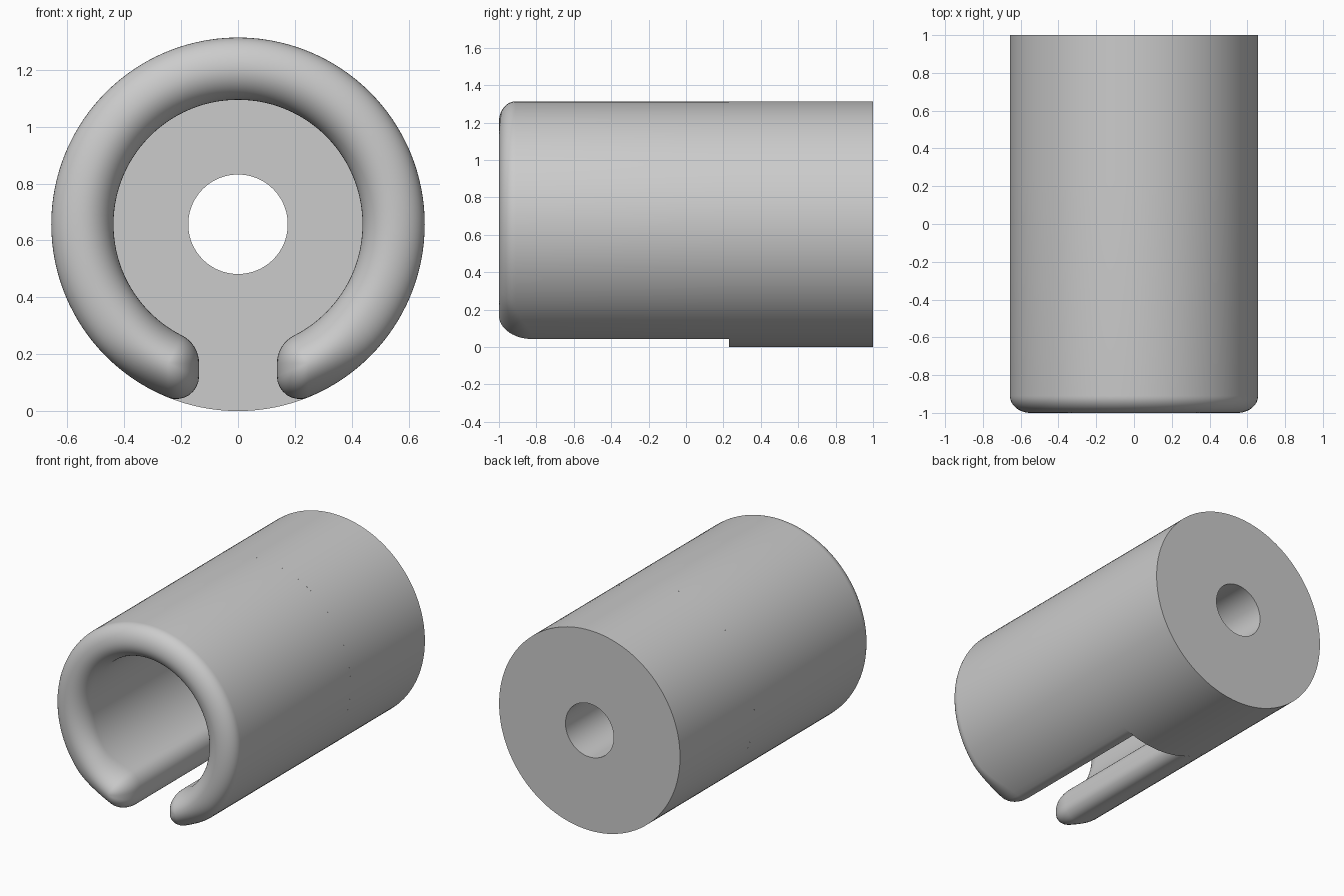
import bpy
import bmesh
from math import sin, cos, pi, radians, atan2, sqrt

cube = bpy.data.objects.get("Cube")
if cube:
    bpy.data.objects.remove(cube, do_unlink=True)

# Main dimensions
OUTER, BORE, HOLE = 0.657, 0.438, 0.175
MID = (OUTER + BORE) / 2
FRONT, STEP, BACK = -1.0, 0.23, 1.0
SLOT = 0.137                      # half width of the slot
FILLET_OUT, FILLET_IN = 0.08, (OUTER - BORE) / 2
ARC, TIP, LIP, ROUND = 96, 8, 12, 128

grey = bpy.data.materials.new("plain_grey")
grey.use_nodes = True
grey.diffuse_color = (0.6, 0.6, 0.6, 1)
grey.node_tree.nodes["Principled BSDF"].inputs["Base Color"].default_value = (0.6, 0.6, 0.6, 1)


def polar(r, a):
    """Point at angle a from straight down, around the tube axis."""
    return (r * sin(a), OUTER - r * cos(a))


def skin(bm, rings, closed=False):
    """Join successive closed rings of points with quads."""
    loops = [[bm.verts.new(p) for p in ring] for ring in rings]
    pairs = list(zip(loops, loops[1:]))
    if closed:
        pairs.append((loops[-1], loops[0]))
    for a, b in pairs:
        for i in range(len(a)):
            k = (i + 1) % len(a)
            bm.faces.new((a[i], a[k], b[k], b[i]))


def finish(bm, name):
    bmesh.ops.remove_doubles(bm, verts=bm.verts, dist=1e-5)
    bmesh.ops.recalc_face_normals(bm, faces=bm.faces)
    mesh = bpy.data.meshes.new(name)
    bm.to_mesh(mesh)
    bm.free()
    mesh.materials.append(grey)
    obj = bpy.data.objects.new(name, mesh)
    bpy.context.collection.objects.link(obj)
    bpy.ops.object.select_all(action='DESELECT')
    obj.select_set(True)
    bpy.context.view_layer.objects.active = obj
    bpy.ops.object.shade_smooth_by_angle(angle=radians(35))
    return obj


# Solid rear end with a through hole
bm = bmesh.new()
section = [(OUTER, STEP), (OUTER, BACK), (HOLE, BACK), (HOLE, STEP)]
rings = []
for r, y in section:
    flat = [polar(r, 2 * pi * i / ROUND) for i in range(ROUND)]
    rings.append([(x, y, z) for x, z in flat])
skin(bm, rings, closed=True)
finish(bm, "rear_plug")

# Fillet centres where the slot meets the outer wall and the bore
xo, xi = SLOT + FILLET_OUT, SLOT + FILLET_IN
ro, ri = OUTER - FILLET_OUT, BORE + FILLET_IN
zo, zi = OUTER - sqrt(ro**2 - xo**2), OUTER - sqrt(ri**2 - xi**2)
a_out, a_in = atan2(xo, OUTER - zo), atan2(xi, OUTER - zi)

# Each outline entry holds its point, its spine point and its lip depth
outer, inner = [], []
for i in range(ARC + 1):
    t = i / ARC
    ao = a_out + (2 * pi - 2 * a_out) * t
    ai = a_in + (2 * pi - 2 * a_in) * t
    near = max(0, 1 - min(t, 1 - t) / 0.09)
    near = near * near * (3 - 2 * near)
    spine = polar(MID, ai)
    outer.append((polar(OUTER, ao), spine, 0.09 + 0.09 * near))
    inner.append((polar(BORE, ai), spine, 0.12 + 0.06 * near))

# Rounded tip beside the slot, from the bore round to the outside
tip = []
start, end = pi / 2 + a_in, 3 * pi / 2 + a_out
for i in range(1, TIP + 1):
    a = start + (pi - start) * i / TIP
    tip.append((xi + FILLET_IN * cos(a), zi + FILLET_IN * sin(a)))
for i in range(TIP):
    a = pi + (end - pi) * i / TIP
    tip.append((xo + FILLET_OUT * cos(a), zo + FILLET_OUT * sin(a)))
right_tip = [(p, polar(MID, a_in), 0.18) for p in tip]
left_tip = [((-p[0], p[1]), polar(MID, -a_in), 0.18) for p in reversed(tip)]
outline = outer + left_tip + inner[::-1] + right_tip

# Slotted tube with a fully rounded front lip
bm = bmesh.new()
rings = [[(p[0], STEP, p[1]) for p, s, d in outline]]
for j in range(LIP + 1):
    a = pi / 2 * j / LIP
    rings.append([(s[0] + (p[0] - s[0]) * cos(a),
                   FRONT + d * (1 - sin(a)),
                   s[1] + (p[1] - s[1]) * cos(a)) for p, s, d in outline])
skin(bm, rings)
finish(bm, "slotted_tube")
